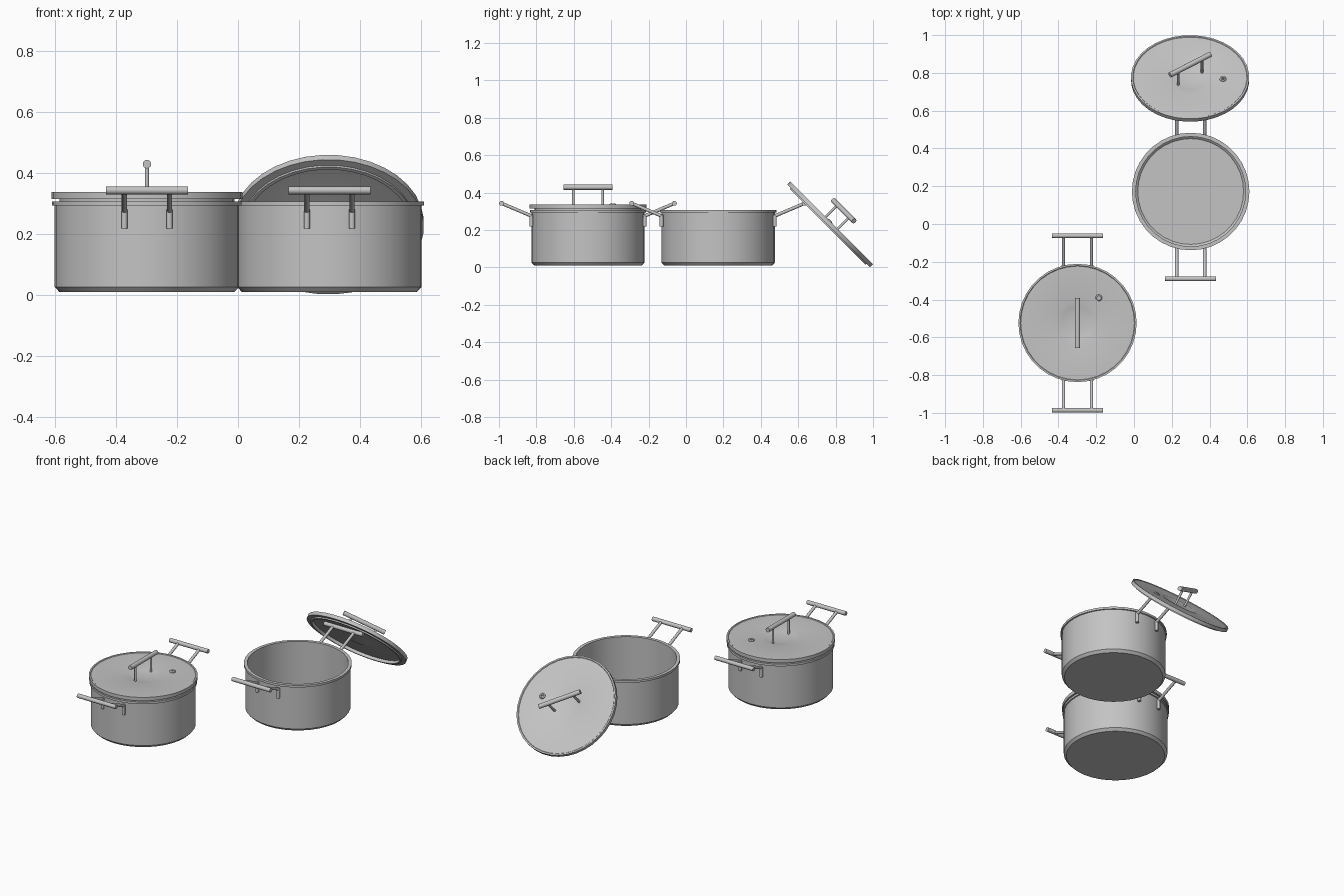
import bpy, bmesh, math
from mathutils import Matrix, Vector

if "Cube" in bpy.data.objects:
    bpy.data.objects.remove(bpy.data.objects["Cube"])

steel = bpy.data.materials.new("brushed steel")
steel.use_nodes = True
GREY = (0.55, 0.55, 0.55, 1)
steel.diffuse_color = GREY
steel.node_tree.nodes["Principled BSDF"].inputs["Base Color"].default_value = GREY


def finish(name, bm, matrix):
    bmesh.ops.recalc_face_normals(bm, faces=bm.faces)
    mesh = bpy.data.meshes.new(name)
    bm.to_mesh(mesh)
    bm.free()
    mesh.materials.append(steel)
    ob = bpy.data.objects.new(name, mesh)
    bpy.context.collection.objects.link(ob)
    ob.matrix_world = matrix
    bpy.ops.object.select_all(action="DESELECT")
    ob.select_set(True)
    bpy.context.view_layer.objects.active = ob
    bpy.ops.object.shade_smooth_by_angle(angle=math.radians(30))
    return ob


def lathe(name, profile, matrix, sides=36):
    """Spin a (radius, height) profile around z."""
    bm = bmesh.new()
    verts = [bm.verts.new((r, 0, z)) for r, z in profile]
    edges = [bm.edges.new(pair) for pair in zip(verts, verts[1:])]
    bmesh.ops.spin(bm, geom=verts + edges, cent=(0, 0, 0), axis=(0, 0, 1),
                   angle=math.tau, steps=sides, use_duplicate=False)
    bmesh.ops.remove_doubles(bm, verts=bm.verts, dist=0.0005)
    return finish(name, bm, matrix)


def rods(name, pieces, matrix, sides=14):
    """Join straight round rods, each given as (start, end, radius)."""
    bm = bmesh.new()
    for a, b, radius in pieces:
        a, b = Vector(a), Vector(b)
        turn = (b - a).to_track_quat("Z", "Y").to_matrix().to_4x4()
        bmesh.ops.create_cone(bm, cap_ends=True, segments=sides, radius1=radius,
                              radius2=radius, depth=(b - a).length,
                              matrix=Matrix.Translation((a + b) / 2) @ turn)
    return finish(name, bm, matrix)


# Section of the pot: outside wall, rim, inside wall, floor
POT = [(0, 0.01), (0.288, 0.01), (0.303, 0.026), (0.303, 0.293), (0.311, 0.293),
       (0.311, 0.307), (0.291, 0.307), (0.291, 0.035), (0.28, 0.025), (0, 0.025)]

# Section of the lid: underside, plug lip, flange, top with a shallow dish
LID = [(0, 0.004), (0.06, 0.008), (0.113, 0.018), (0.275, 0.018), (0.275, 0),
       (0.287, 0), (0.287, 0.008), (0.313, 0.008), (0.313, 0.03), (0.304, 0.03),
       (0.301, 0.027), (0.113, 0.027), (0.085, 0.02), (0.05, 0.015), (0, 0.013)]

VENT = [(0.006, 0.022), (0.006, 0.034), (0.012, 0.036), (0.018, 0.031), (0.018, 0.024)]


def build_pot(prefix, x, y):
    place = Matrix.Translation((x, y, 0))
    lathe(prefix + "_body", POT, place)
    for side, angle in (("front", 0), ("back", math.pi)):
        pieces = [((-0.135, -0.462, 0.343), (0.135, -0.462, 0.343), 0.013)]
        for leg in (-0.074, 0.074):
            pieces += [((leg, -0.303, 0.218), (leg, -0.303, 0.28), 0.01),
                       ((leg, -0.297, 0.273), (leg, -0.462, 0.343), 0.009)]
        rods(f"{prefix}_{side}_handle", pieces, place @ Matrix.Rotation(angle, 4, "Z"))


def build_lid(prefix, matrix):
    lathe(prefix + "_disc", LID, matrix)
    lathe(prefix + "_vent", VENT, matrix @ Matrix.Translation((0.113, 0.133, 0)), 14)
    pieces = [((0, -0.132, 0.122), (0, 0.132, 0.122), 0.014)]
    pieces += [((0, s, 0.012), (0, s, 0.122), 0.007) for s in (-0.078, 0.078)]
    rods(prefix + "_handle", pieces, matrix)


# Covered pot
build_pot("covered_pot", -0.299, -0.524)
build_lid("closed_lid", Matrix.Translation((-0.299, -0.524, 0.307)))

# Open pot with its lid leaning behind it
build_pot("open_pot", 0.3, 0.172)
build_lid("leaning_lid", Matrix.Translation((0.297, 0.757, 0.217))
          @ Matrix.Rotation(math.radians(-45), 4, "X")
          @ Matrix.Rotation(math.radians(-54), 4, "Z"))
